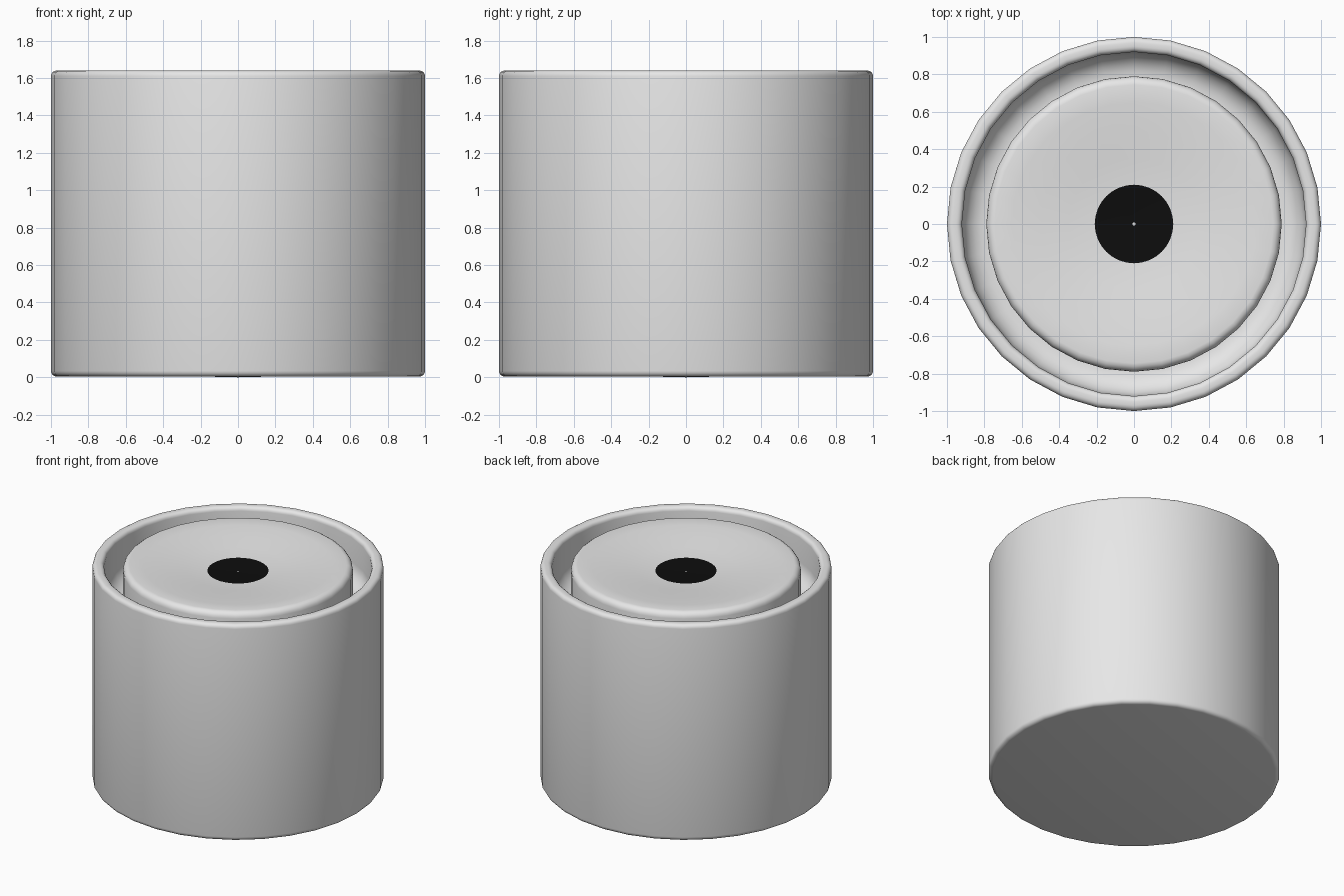
import bpy, bmesh, math

old = bpy.data.objects.get("Cube")
if old:
    bpy.data.objects.remove(old, do_unlink=True)

SIDES = 32


def material(name, value):
    m = bpy.data.materials.new(name)
    m.use_nodes = True
    colour = (value, value, value, 1)
    m.diffuse_color = colour
    m.node_tree.nodes["Principled BSDF"].inputs["Base Color"].default_value = colour
    return m


grey = material("light grey", 0.8)
black = material("black", 0.004)


def arc(r, z, size, start, end, steps=4):
    """Rounded corner around (r, z), angles in degrees."""
    angles = [math.radians(start + (end - start) * i / steps) for i in range(steps + 1)]
    return [(r + size * math.cos(a), z + size * math.sin(a)) for a in angles]


def lathe(name, profile, sides, mats):
    """Revolve a radius/height profile around z."""
    bm = bmesh.new()
    verts = [bm.verts.new((r, 0, z)) for r, z in profile]
    edges = [bm.edges.new(pair) for pair in zip(verts, verts[1:])]
    bmesh.ops.spin(bm, geom=verts + edges, cent=(0, 0, 0), axis=(0, 0, 1),
                   angle=math.tau, steps=sides, use_merge=False)
    bmesh.ops.remove_doubles(bm, verts=bm.verts, dist=0.0005)
    bmesh.ops.recalc_face_normals(bm, faces=bm.faces)
    mesh = bpy.data.meshes.new(name)
    bm.to_mesh(mesh)
    bm.free()
    obj = bpy.data.objects.new(name, mesh)
    bpy.context.collection.objects.link(obj)
    for m in mats:
        mesh.materials.append(m)
    bpy.ops.object.select_all(action="DESELECT")
    obj.select_set(True)
    bpy.context.view_layer.objects.active = obj
    bpy.ops.object.shade_smooth_by_angle(angle=math.radians(40))
    return obj


# Outer cup: rounded base and rim, inner wall curving into the groove floor
cup = [(0, 0), (0.13, 0.003)]
cup += arc(0.97, 0.034, 0.03, -90, 0)
cup += arc(0.97, 1.61, 0.03, 0, 90)
cup += arc(0.95, 1.61, 0.03, 90, 180)
cup += arc(0.79, 1.43, 0.13, 0, -90, 6)
cup += [(0, 1.3)]
lathe("outer_cup", cup, SIDES, [grey])

# Inner plug: rounded edge and a shallow dished top with a dark centre spot
plug = [(0.79, 1.28)]
plug += arc(0.745, 1.59, 0.045, 0, 90)
plug += [(0.65, 1.63), (0.5, 1.617), (0.35, 1.6), (0.21, 1.587), (0.008, 1.582), (0, 1.582)]
body = lathe("inner_plug", plug, SIDES, [grey, black])
for face in body.data.polygons:
    radii = [math.hypot(*body.data.vertices[i].co.xy) for i in face.vertices]
    if max(radii) < 0.22 and max(radii) > 0.1:
        face.material_index = 1
